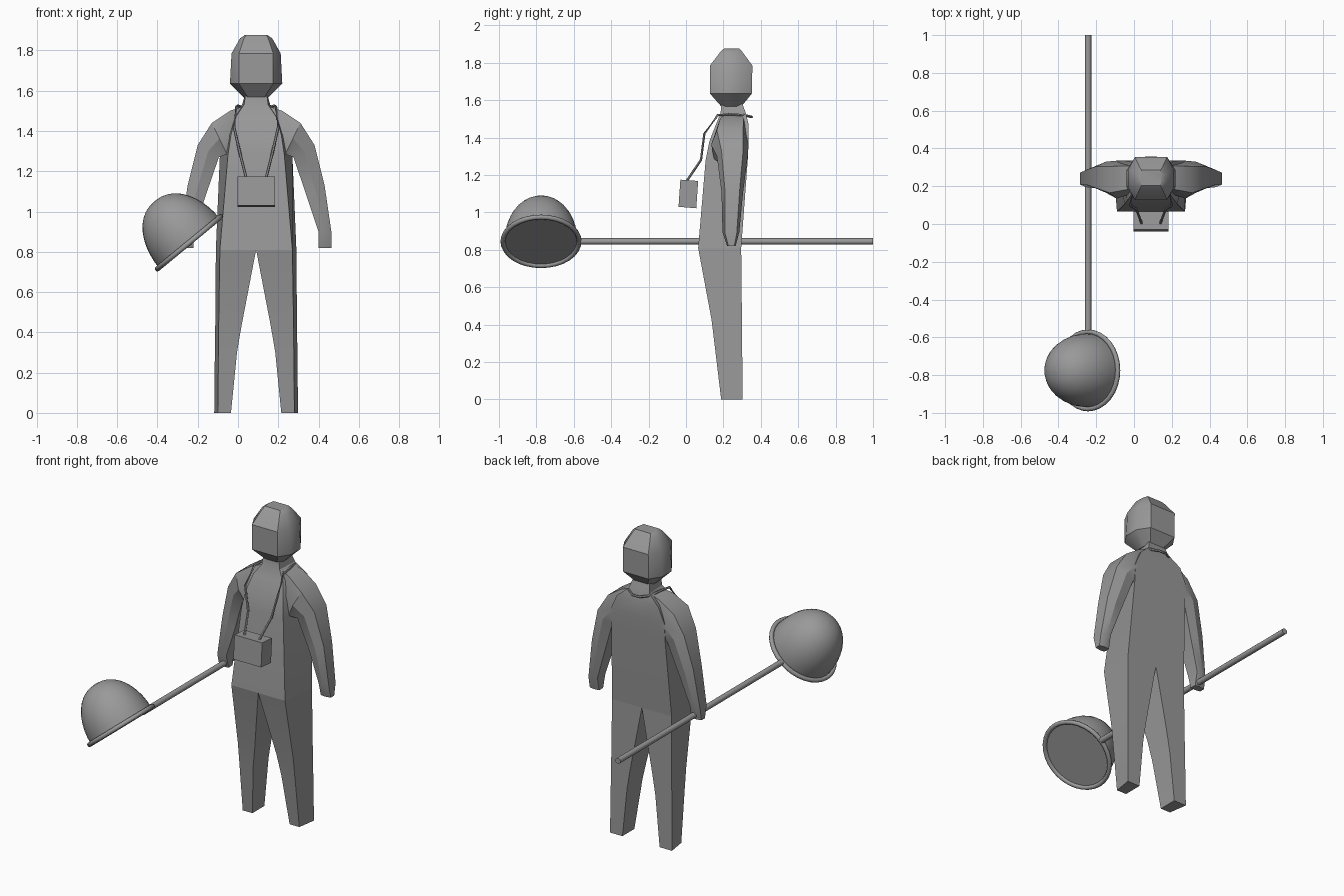
import bpy, bmesh, math
from mathutils import Vector, Matrix

if "Cube" in bpy.data.objects:
    bpy.data.objects.remove(bpy.data.objects["Cube"])

CX = 0.09  # centre line of the figure
grey = bpy.data.materials.new("plain_grey")
grey.diffuse_color = (0.32, 0.32, 0.32, 1)
grey.use_nodes = True
grey.node_tree.nodes["Principled BSDF"].inputs["Base Color"].default_value = grey.diffuse_color


def finish(name, bm, smooth=30):
    bmesh.ops.recalc_face_normals(bm, faces=bm.faces)
    me = bpy.data.meshes.new(name)
    bm.to_mesh(me)
    bm.free()
    ob = bpy.data.objects.new(name, me)
    bpy.context.collection.objects.link(ob)
    me.materials.append(grey)
    bpy.context.view_layer.objects.active = ob
    ob.select_set(True)
    bpy.ops.object.shade_smooth_by_angle(angle=math.radians(smooth))
    ob.select_set(False)
    return ob


def loft(name, rings, start=True, end=True, side=1, smooth=30):
    """Skin a row of equal closed rings, mirrored about the centre line if side is -1."""
    bm = bmesh.new()
    rows = [[bm.verts.new((CX + side * x, y, z)) for x, y, z in r] for r in rings]
    n = len(rows[0])
    for a, b in zip(rows, rows[1:]):
        for i in range(n):
            j = (i + 1) % n
            bm.faces.new((a[i], a[j], b[j], b[i]))
    if start:
        bm.faces.new(rows[0])
    if end:
        bm.faces.new(rows[-1])
    return finish(name, bm, smooth)


def tube(name, pts, r, sides, smooth=50):
    """Round rod along a path."""
    pts = [Vector(p) for p in pts]
    bm = bmesh.new()
    rows = []
    for i, p in enumerate(pts):
        d = (pts[min(i + 1, len(pts) - 1)] - pts[max(i - 1, 0)]).normalized()
        up = Vector((0, 0, 1)) if abs(d.z) < 0.8 else Vector((0, 1, 0))
        u = d.cross(up).normalized()
        v = d.cross(u)
        ang = [2 * math.pi * k / sides for k in range(sides)]
        rows.append([bm.verts.new(p + r * (u * math.cos(a) + v * math.sin(a))) for a in ang])
    for a, b in zip(rows, rows[1:]):
        for k in range(sides):
            j = (k + 1) % sides
            bm.faces.new((a[k], a[j], b[j], b[k]))
    bm.faces.new(rows[0])
    bm.faces.new(rows[-1])
    return finish(name, bm, smooth)


# Torso and neck: z, front half width, back half width, front y, back y
torso = [(0.81, 0.18, 0.20, 0.065, 0.295), (1.28, 0.14, 0.18, 0.105, 0.33),
         (1.38, 0.125, 0.18, 0.125, 0.335), (1.47, 0.10, 0.14, 0.16, 0.335),
         (1.53, 0.06, 0.07, 0.185, 0.32), (1.60, 0.05, 0.05, 0.19, 0.295)]
loft("torso", [[(-f, yf, z), (0, yf, z), (f, yf, z), (b, yb, z), (0, yb, z), (-b, yb, z)]
               for z, f, b, yf, yb in torso], start=False)

# Legs: z, inner x, front outer x, back outer x, front y, back y
legs = [(0, 0.125, 0.19, 0.208, 0.188, 0.303), (0.30, 0.095, 0.187, 0.205, 0.152, 0.30),
        (0.43, 0.073, 0.186, 0.203, 0.136, 0.299), (0.81, 0, 0.18, 0.20, 0.065, 0.295)]
# Arms: outer x, outer z, inner x, inner z, front y, back y
arms = [(0.07, 1.52, 0.06, 1.30, 0.18, 0.325), (0.13, 1.50, 0.10, 1.29, 0.155, 0.335),
        (0.22, 1.44, 0.145, 1.285, 0.135, 0.335), (0.29, 1.33, 0.185, 1.27, 0.165, 0.33),
        (0.34, 1.13, 0.25, 1.08, 0.19, 0.305), (0.375, 0.89, 0.31, 0.90, 0.195, 0.285),
        (0.375, 0.82, 0.31, 0.82, 0.22, 0.265)]
for tag, s in (("left", 1), ("right", -1)):
    loft(tag + "_leg", [[(i, yf, z), (f, yf, z), (b, yb, z), (i, yb, z)]
                        for z, i, f, b, yf, yb in legs], end=False, side=s)
    rings = []
    for xo, zo, xi, zi, yf, yb in arms:
        xm, zm, c = (xo * 0.5 + xi * 0.5), (zo * 0.5 + zi * 0.5), 0.15 * (yb - yf)
        rings.append([(xo, yf + c, zo), (xm, yf, zm), (xi, yf + c / 2, zi),
                      (xi, yb - c / 2, zi), (xm, yb, zm), (xo, yb - c, zo)])
    loft(tag + "_arm", rings, side=s)

# Head: z, face half width, side half width, front y, back y
head = [(1.565, 0.04, 0.06, 0.19, 0.295), (1.635, 0.085, 0.13, 0.128, 0.352),
        (1.785, 0.085, 0.122, 0.128, 0.355), (1.86, 0.06, 0.08, 0.185, 0.30),
        (1.877, 0.05, 0.055, 0.205, 0.285)]
rings = []
for z, f, w, yf, yb in head:
    ya, yc = yf + 0.3 * (yb - yf), yb - 0.3 * (yb - yf)
    rings.append([(-f, yf, z), (f, yf, z), (w, ya, z), (w, yc, z),
                  (f, yb, z), (-f, yb, z), (-w, yc, z), (-w, ya, z)])
loft("head", rings, smooth=35)

# Box hanging on the chest, slightly tilted
loft("chest_box", [[(x, -0.03, 1.175), (x, 0.065, 1.168), (x, 0.055, 1.022), (x, -0.04, 1.03)]
                   for x in (-0.093, 0.093)])

# Neck strap: one half, then its mirror
half = [(-0.05, 0.005, 1.17), (-0.078, 0.08, 1.28), (-0.11, 0.098, 1.42), (-0.098, 0.17, 1.52),
        (-0.09, 0.24, 1.525), (-0.07, 0.32, 1.518), (-0.025, 0.352, 1.51)]
path = half + [(-x, y, z) for x, y, z in reversed(half)]
tube("neck_strap", [(CX + x, y, z) for x, y, z in path], 0.007, 6)

# Net pole
tube("net_pole", [(-0.243, -0.565, 0.845), (-0.243, 1.0, 0.845)], 0.017, 12)

# Net hoop and dome share one tilted frame
frame = Matrix.Translation((-0.243, -0.775, 0.845)) @ Matrix.Rotation(math.radians(-39.5), 4, 'Y')
N = 32


def turned(name, profile, closed):
    """Spin a radius/height profile about the tilted axis."""
    bm = bmesh.new()
    rows = [[bm.verts.new(frame @ Vector((r * math.cos(2 * math.pi * k / N),
                                          r * math.sin(2 * math.pi * k / N), h)))
             for k in range(N)] for r, h in profile]
    pairs = list(zip(rows, rows[1:])) + ([(rows[-1], rows[0])] if closed else [])
    for a, b in pairs:
        for k in range(N):
            j = (k + 1) % N
            bm.faces.new((a[k], a[j], b[j], b[k]))
    if not closed:
        bm.faces.new(rows[0])
        bm.faces.new(rows[-1])
    return finish(name, bm, 50)


turned("net_hoop", [(0.204 + 0.013 * math.cos(a * math.pi / 4), 0.013 * math.sin(a * math.pi / 4))
                    for a in range(8)], True)
turned("net_bag", [(0.195 * math.cos(t) ** 0.9, 0.268 * math.sin(t))
                   for t in [i * math.pi / 2 / 10.1 for i in range(11)]], False)
